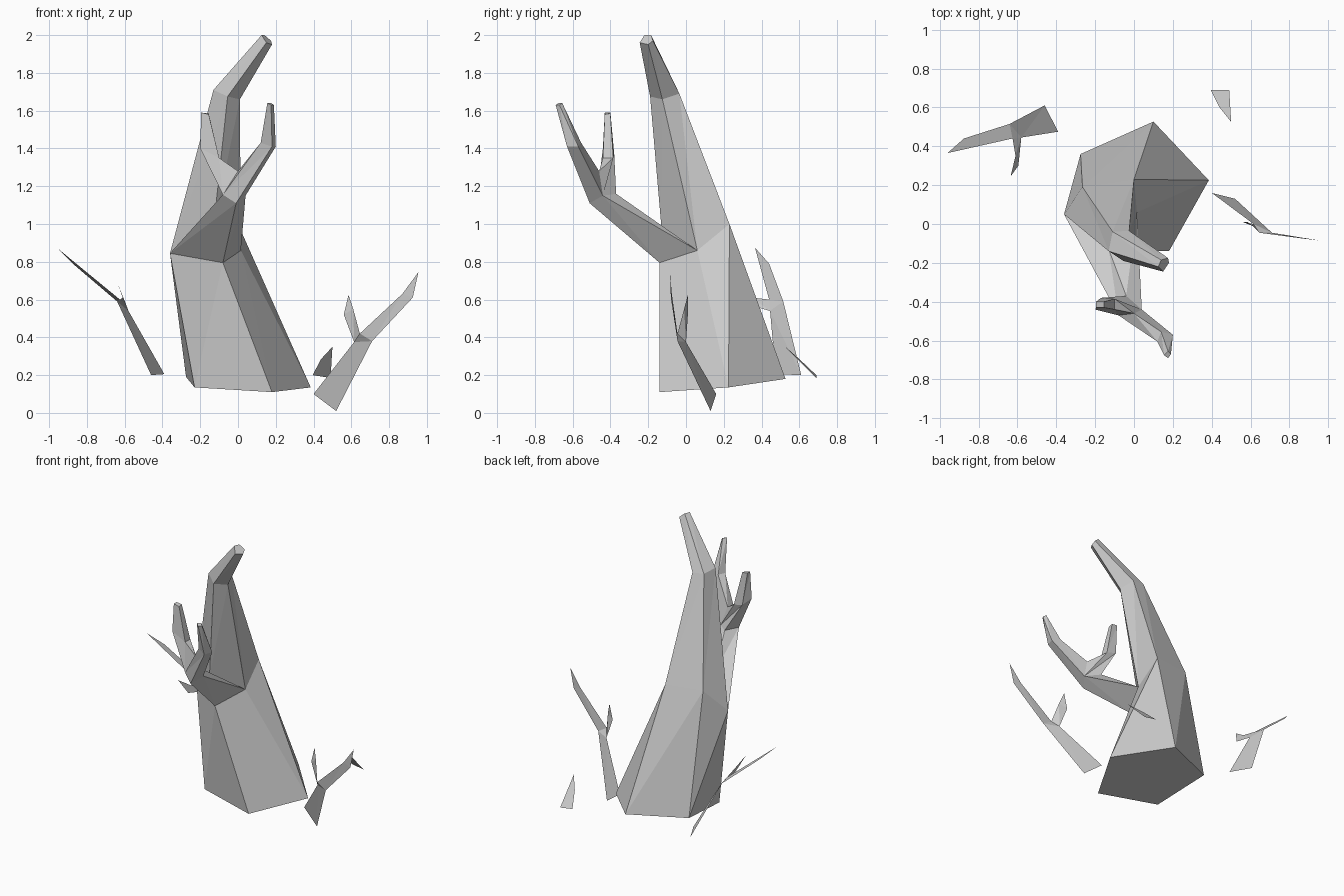
import bpy, bmesh


def finish(name, bm):
    me = bpy.data.meshes.new(name)
    bm.to_mesh(me)
    bm.free()
    ob = bpy.data.objects.new(name, me)
    bpy.context.collection.objects.link(ob)
    return ob


def limb(bm, rings, cap=True):
    """Skin a stack of equal-sized rings with triangles; close the last one."""
    loops = [[bm.verts.new(p) for p in ring] for ring in rings]
    for lo, hi in zip(loops, loops[1:]):
        n = len(lo)
        for i in range(n):
            j = (i + 1) % n
            bm.faces.new((lo[i], lo[j], hi[j]))
            bm.faces.new((lo[i], hi[j], hi[i]))
    if cap:
        bm.faces.new(loops[-1])
    return loops


def card(name, outline):
    """Flat twig made from one outline."""
    bm = bmesh.new()
    f = bm.faces.new([bm.verts.new(p) for p in outline])
    bmesh.ops.triangulate(bm, faces=[f])
    finish(name, bm)


# Points shared where the trunk splits
Q, R, S = (-.08, -.14, .795), (.015, .06, .86), (0, .23, 1.0)
T, P, U = (-.265, .19, 1.01), (-.36, .05, .845), (-.13, -.13, .98)
# Points shared where the front branch forks
f1, f2 = (-.01, -.51, 1.11), (.04, -.44, 1.15)
f3, f0, V = (-.04, -.37, 1.16), (-.08, -.47, 1.155), (0, -.46, 1.28)

bm = bmesh.new()
# Trunk base
base = [(.18, -.14, .11), (.385, .225, .135), (.10, .527, .18),
        (-.275, .36, .19), (-.23, -.04, .135)]
bottom = limb(bm, [base, [Q, R, S, T, P]], cap=False)[0]
bm.faces.new(bottom[::-1])
# Main spike
limb(bm, [[R, S, T, P, U],
          [(.01, -.125, 1.66), (-.025, -.035, 1.69), (-.11, -.04, 1.70),
           (-.13, -.14, 1.71), (-.055, -.19, 1.675)],
          [(.18, -.2, 1.95), (.175, -.175, 1.97), (.14, -.185, 2.0),
           (.125, -.22, 2.0), (.15, -.245, 1.96)]])
# Front branch
limb(bm, [[Q, R, U, P], [f1, f2, f3, f0]], cap=False)
# Right prong
limb(bm, [[f1, f2, V, f0],
          [(.18, -.63, 1.41), (.2, -.57, 1.41), (.14, -.555, 1.43), (.12, -.605, 1.43)],
          [(.175, -.69, 1.63), (.19, -.67, 1.63), (.175, -.655, 1.64), (.155, -.675, 1.64)]])
# Left prong
limb(bm, [[f2, f3, f0, V],
          [(-.1, -.385, 1.35), (-.17, -.38, 1.37), (-.2, -.44, 1.40), (-.1, -.44, 1.35)],
          [(-.155, -.4, 1.585), (-.195, -.4, 1.59), (-.195, -.43, 1.59), (-.155, -.43, 1.58)]])
bmesh.ops.remove_doubles(bm, verts=bm.verts[:], dist=1e-4)
bmesh.ops.recalc_face_normals(bm, faces=bm.faces[:])
finish("dead_trunk", bm)

# Flat twigs around the foot
card("twig_right", [(.4, .16, .1), (.52, .13, .01), (.71, -.045, .38), (.925, -.08, .61),
                    (.955, -.085, .745), (.87, -.075, .63), (.645, -.045, .42),
                    (.61, -.01, .55), (.585, .01, .625), (.56, .01, .52), (.615, .0, .375)])
card("twig_left", [(-.46, .61, .2), (-.39, .475, .205), (-.58, .445, .54), (-.595, .3, .58),
                   (-.635, .245, .68), (-.61, .35, .61), (-.625, .44, .6),
                   (-.96, .365, .875), (-.875, .44, .79), (-.64, .515, .59)])
card("twig_stub", [(.395, .69, .2), (.49, .69, .185), (.5, .525, .35), (.44, .6, .285)])
